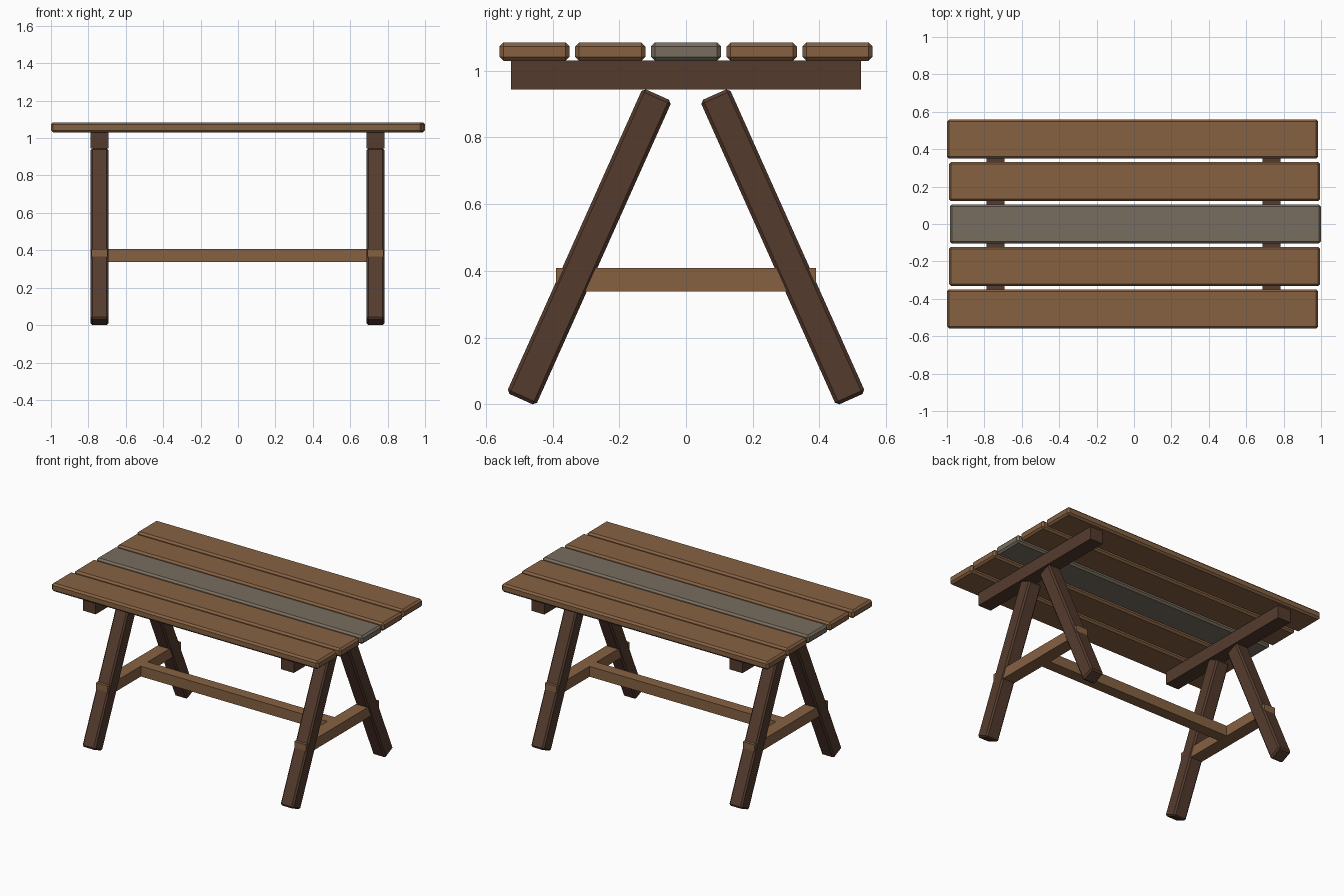
import bpy, bmesh, math

if "Cube" in bpy.data.objects:
    bpy.data.objects.remove(bpy.data.objects["Cube"])


def material(name, rgb):
    m = bpy.data.materials.new(name)
    m.diffuse_color = (*rgb, 1)
    m.use_nodes = True
    m.node_tree.nodes["Principled BSDF"].inputs["Base Color"].default_value = m.diffuse_color
    return m


brown = material("warm brown wood", (0.24, 0.12, 0.055))
grey = material("weathered grey wood", (0.19, 0.155, 0.115))
dark = material("dark brown wood", (0.09, 0.044, 0.027))


def box(name, loc, size, mat, bevel=0.0, tilt=0.0):
    bm = bmesh.new()
    bmesh.ops.create_cube(bm, size=1)
    bmesh.ops.scale(bm, vec=size, verts=bm.verts)
    if bevel:
        bmesh.ops.bevel(bm, geom=bm.edges[:], offset=bevel, segments=1,
                        affect='EDGES')
    me = bpy.data.meshes.new(name)
    bm.to_mesh(me)
    bm.free()
    me.materials.append(mat)
    ob = bpy.data.objects.new(name, me)
    ob.location = loc
    ob.rotation_euler.x = tilt
    bpy.context.collection.objects.link(ob)
    return ob


# table top: five slightly staggered planks, the middle one grey
for i, shift in enumerate((-0.0075, 0.003, 0.0075, 0.003, -0.0075)):
    box("top_plank", (shift, (i - 2) * 0.227, 1.057), (1.985, 0.21, 0.055),
        grey if i == 2 else brown, bevel=0.012)

# two trestles: top beam, splayed legs, low cross bar
for x in (-0.74, 0.735):
    box("top_beam", (x, 0, 0.987), (0.096, 1.05, 0.086), dark)
    for s in (-1, 1):
        box("leg", (x, s * 0.29, 0.472), (0.096, 0.096, 1.0), dark,
            bevel=0.01, tilt=s * math.radians(24.1))
    box("cross_bar", (x, 0, 0.373), (0.086, 0.78, 0.07), brown)

# long stretcher between the trestles
box("long_stretcher", (-0.0025, 0, 0.373), (1.40, 0.075, 0.0695), brown)
